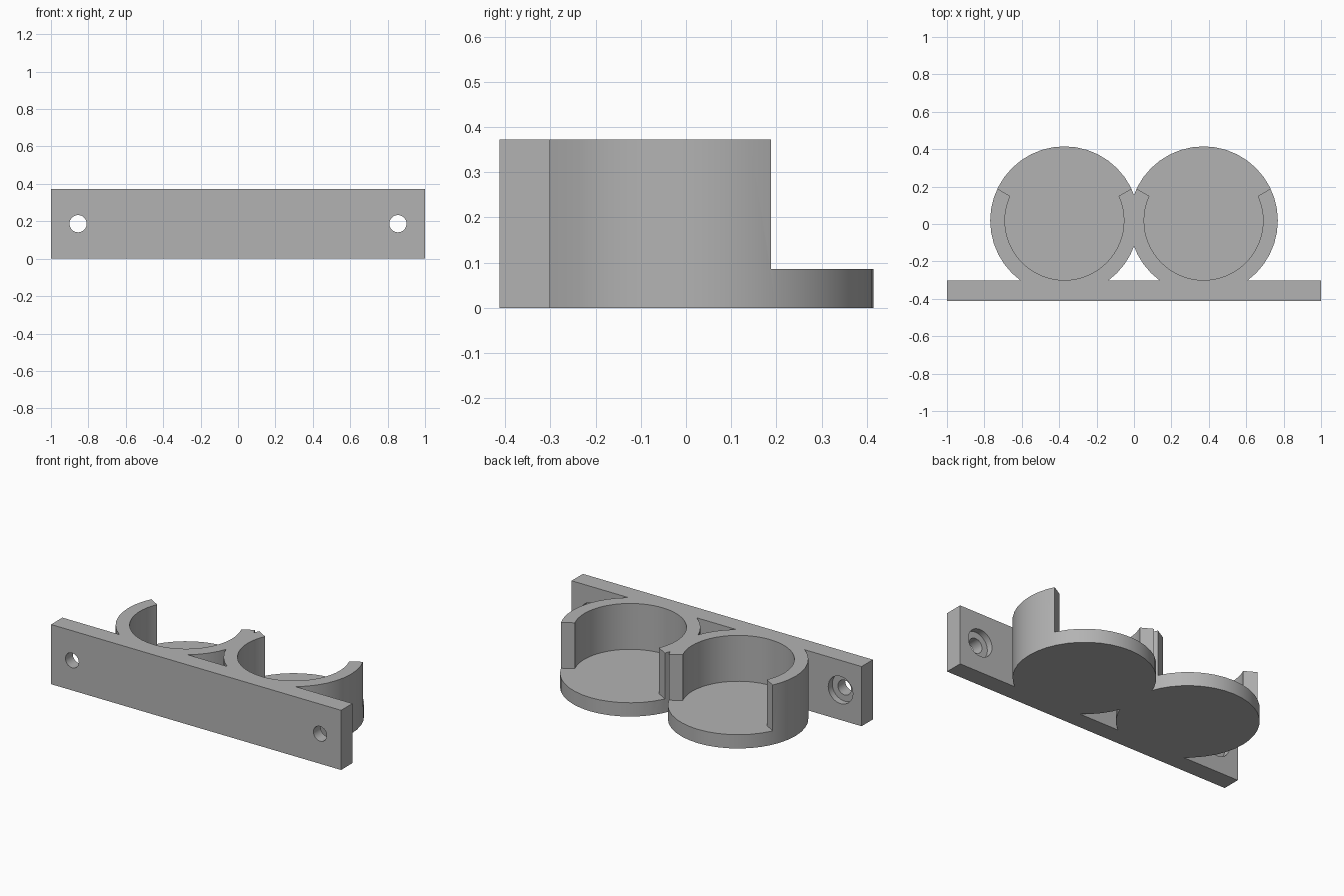
import bpy, bmesh, math

if "Cube" in bpy.data.objects:
    bpy.data.objects.remove(bpy.data.objects["Cube"])

HEIGHT, FLOOR = 0.372, 0.086       # overall height, floor thickness of the cups
CX, CY = 0.372, 0.018              # cup centre
R_OUT, R_IN = 0.397, 0.318
FRONT, BACK = -0.413, -0.301       # faces of the mounting plate
HOLE_X, HOLE_Z = 0.855, 0.187

grey = bpy.data.materials.new("plain grey")
grey.diffuse_color = (0.45, 0.45, 0.45, 1)
grey.use_nodes = True
grey.node_tree.nodes["Principled BSDF"].inputs["Base Color"].default_value = grey.diffuse_color


def prism(name, points, z0, z1):
    """Upright solid from an outline seen from above."""
    bm = bmesh.new()
    base = bm.faces.new([bm.verts.new((x, y, z0)) for x, y in points])
    top = bmesh.ops.extrude_face_region(bm, geom=[base])["geom"]
    for v in top:
        if isinstance(v, bmesh.types.BMVert):
            v.co.z = z1
    bmesh.ops.recalc_face_normals(bm, faces=bm.faces)
    mesh = bpy.data.meshes.new(name)
    bm.to_mesh(mesh)
    bm.free()
    obj = bpy.data.objects.new(name, mesh)
    bpy.context.collection.objects.link(obj)
    return obj


def circle(cx, cy, r, n):
    return [(cx + r * math.cos(2 * math.pi * i / n),
             cy + r * math.sin(2 * math.pi * i / n)) for i in range(n)]


def combine(target, tool, operation):
    """Boolean the tool into the target and remove the tool."""
    mod = target.modifiers.new(operation.lower(), 'BOOLEAN')
    mod.object, mod.operation, mod.solver = tool, operation, 'EXACT'
    bpy.context.view_layer.objects.active = target
    bpy.ops.object.modifier_apply(modifier=mod.name)
    bpy.data.objects.remove(tool)


def bore(x, y0, y1, r0, r1):
    """Round cutter along y, radius r0 at y0 and r1 at y1."""
    bpy.ops.mesh.primitive_cone_add(
        vertices=32, radius1=r0, radius2=r1, depth=y1 - y0,
        location=(x, (y0 + y1) / 2, HOLE_Z), rotation=(-math.pi / 2, 0, 0))
    return bpy.context.object


# Mounting plate
holder = prism("twin_cup_holder", [(-1, FRONT), (1, FRONT), (1, BACK), (-1, BACK)], 0, HEIGHT)

# Two solid cups joined to the plate
for s in (-1, 1):
    combine(holder, prism("cup", circle(s * CX, CY, R_OUT, 40), 0, HEIGHT), 'UNION')

# Round pockets and wedge-shaped openings at the back
for s in (-1, 1):
    c = s * CX
    combine(holder, prism("pocket", circle(c, CY, R_IN, 64), FLOOR, 0.5), 'DIFFERENCE')
    apex = CY - 0.036
    side = apex + 0.45 * math.tan(math.radians(30))
    wedge = [(c, apex), (c + 0.45, side), (c + 0.45, 0.6), (c - 0.45, 0.6), (c - 0.45, side)]
    combine(holder, prism("opening", wedge, FLOOR, 0.5), 'DIFFERENCE')

# Screw holes, recessed from the back
for s in (-1, 1):
    x = s * HOLE_X
    combine(holder, bore(x, FRONT - 0.05, BACK + 0.02, 0.046, 0.046), 'DIFFERENCE')
    combine(holder, bore(x, BACK - 0.04, BACK + 0.02, 0.085, 0.085), 'DIFFERENCE')

holder.data.materials.clear()
holder.data.materials.append(grey)
for p in holder.data.polygons:
    p.material_index = 0

# Smooth round walls, crisp edges
bpy.ops.object.select_all(action='DESELECT')
holder.select_set(True)
bpy.context.view_layer.objects.active = holder
bpy.ops.object.shade_smooth_by_angle(angle=math.radians(30))
